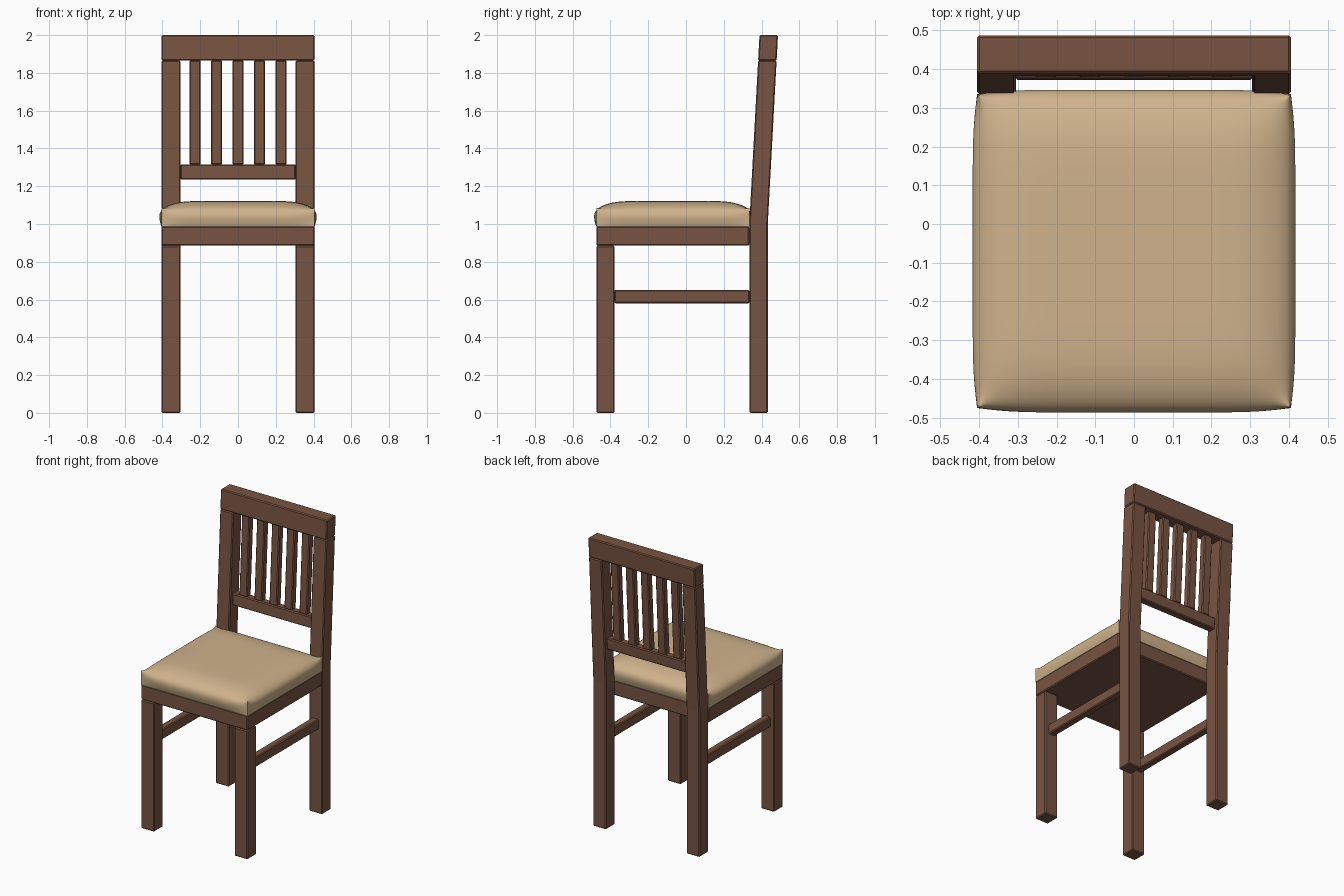
import bpy, bmesh

if "Cube" in bpy.data.objects:
    bpy.data.objects.remove(bpy.data.objects["Cube"])

def material(name, rgb):
    m = bpy.data.materials.new(name)
    m.diffuse_color = (*rgb, 1)
    m.use_nodes = True
    m.node_tree.nodes["Principled BSDF"].inputs["Base Color"].default_value = m.diffuse_color
    return m

WOOD = material("brown wood", (0.188, 0.088, 0.054))
FABRIC = material("tan fabric", (0.63, 0.45, 0.265))
LEAN, BEND_Z = 0.054, 1.0   # backrest slope, starting above this height

def finish(bm, name, mat):
    bmesh.ops.recalc_face_normals(bm, faces=bm.faces[:])
    me = bpy.data.meshes.new(name)
    bm.to_mesh(me)
    bm.free()
    me.materials.append(mat)
    ob = bpy.data.objects.new(name, me)
    bpy.context.collection.objects.link(ob)
    return ob

def beam(name, x0, x1, y0, y1, *levels, lean=False, bevel=0.006):
    """Rectangular beam through the given heights; leans back above BEND_Z."""
    bm = bmesh.new()
    rings = []
    for z in levels:
        d = LEAN * max(0, z - BEND_Z) if lean else 0
        rings.append([bm.verts.new((x, y + d, z)) for x, y in
                      ((x0, y0), (x1, y0), (x1, y1), (x0, y1))])
    for a, b in zip(rings, rings[1:]):
        for i in range(4):
            j = (i + 1) % 4
            bm.faces.new((a[i], a[j], b[j], b[i]))
    bm.faces.new(rings[0])
    bm.faces.new(rings[-1])
    ob = finish(bm, name, WOOD)
    mod = ob.modifiers.new("Bevel", 'BEVEL')
    mod.width, mod.segments = bevel, 1
    return ob

# legs and side stretchers
for side, s in (("left", -1), ("right", 1)):
    xa, xb = sorted((s * 0.305, s * 0.405))
    beam("front_leg_" + side, xa, xb, -0.475, -0.378, 0, 0.885)
    beam("back_leg_" + side, xa, xb, 0.335, 0.433, 0, BEND_Z, 1.865, lean=True)
    beam("stretcher_" + side, s * 0.355 - 0.025, s * 0.355 + 0.025,
         -0.38, 0.337, 0.58, 0.65)

# seat frame and backrest
beam("seat_frame", -0.405, 0.405, -0.475, 0.335, 0.885, 0.988)
beam("top_rail", -0.405, 0.405, 0.335, 0.433, 1.865, 2.0, lean=True)
beam("lower_rail", -0.306, 0.306, 0.359, 0.411, 1.235, 1.315, lean=True)
for i in range(5):
    x = (i - 2) * 0.114
    beam(f"slat_{i + 1}", x - 0.03, x + 0.03, 0.362, 0.408, 1.313, 1.867, lean=True)

# cushion: pillow cage with pinched corners, subdivided
CY = -0.07
bm = bmesh.new()
bmesh.ops.create_grid(bm, x_segments=5, y_segments=5, size=1)
remap = {1: 1.0, 0.6: 0.77, 0.2: 0.4}
for v in bm.verts:
    edge = max(abs(v.co.x), abs(v.co.y)) > 0.99
    for k in (0, 1):
        c = v.co[k]
        v.co[k] = (1 if c > 0 else -1) * remap[round(abs(c), 1)] * 0.405
    v.co.z = 1.085 if edge else 1.122
rim = [e for e in bm.edges if e.is_boundary]
for z in (1.035, 0.986):
    ext = bmesh.ops.extrude_edge_only(bm, edges=rim)["geom"]
    rim = [g for g in ext if isinstance(g, bmesh.types.BMEdge)]
    for g in ext:
        if isinstance(g, bmesh.types.BMVert):
            g.co.z = z
bmesh.ops.contextual_create(bm, geom=rim)
ce = bm.edges.layers.float.new("crease_edge")
cv = bm.verts.layers.float.new("crease_vert")

def is_corner(v):
    return abs(v.co.x) > 0.404 and abs(v.co.y) > 0.404

for e in bm.edges:
    a, b = e.verts
    if (is_corner(a) and is_corner(b)) or max(a.co.z, b.co.z) < 1.0:
        e[ce] = 1
for v in bm.verts:
    if is_corner(v):
        v[cv] = 1
for v in bm.verts:   # bulge the sides between the corners
    if 1.0 < v.co.z < 1.1 and not is_corner(v):
        out = 0.016 if v.co.z < 1.05 else 0.004
        for k in (0, 1):
            if abs(v.co[k]) > 0.404:
                v.co[k] += out if v.co[k] > 0 else -out
for v in bm.verts:
    v.co.y += CY
cushion = finish(bm, "cushion", FABRIC)
sub = cushion.modifiers.new("Subdivision", 'SUBSURF')
sub.levels = sub.render_levels = 3
bpy.context.view_layer.objects.active = cushion
cushion.select_set(True)
bpy.ops.object.modifier_apply(modifier=sub.name)
bpy.ops.object.shade_smooth_by_angle()
